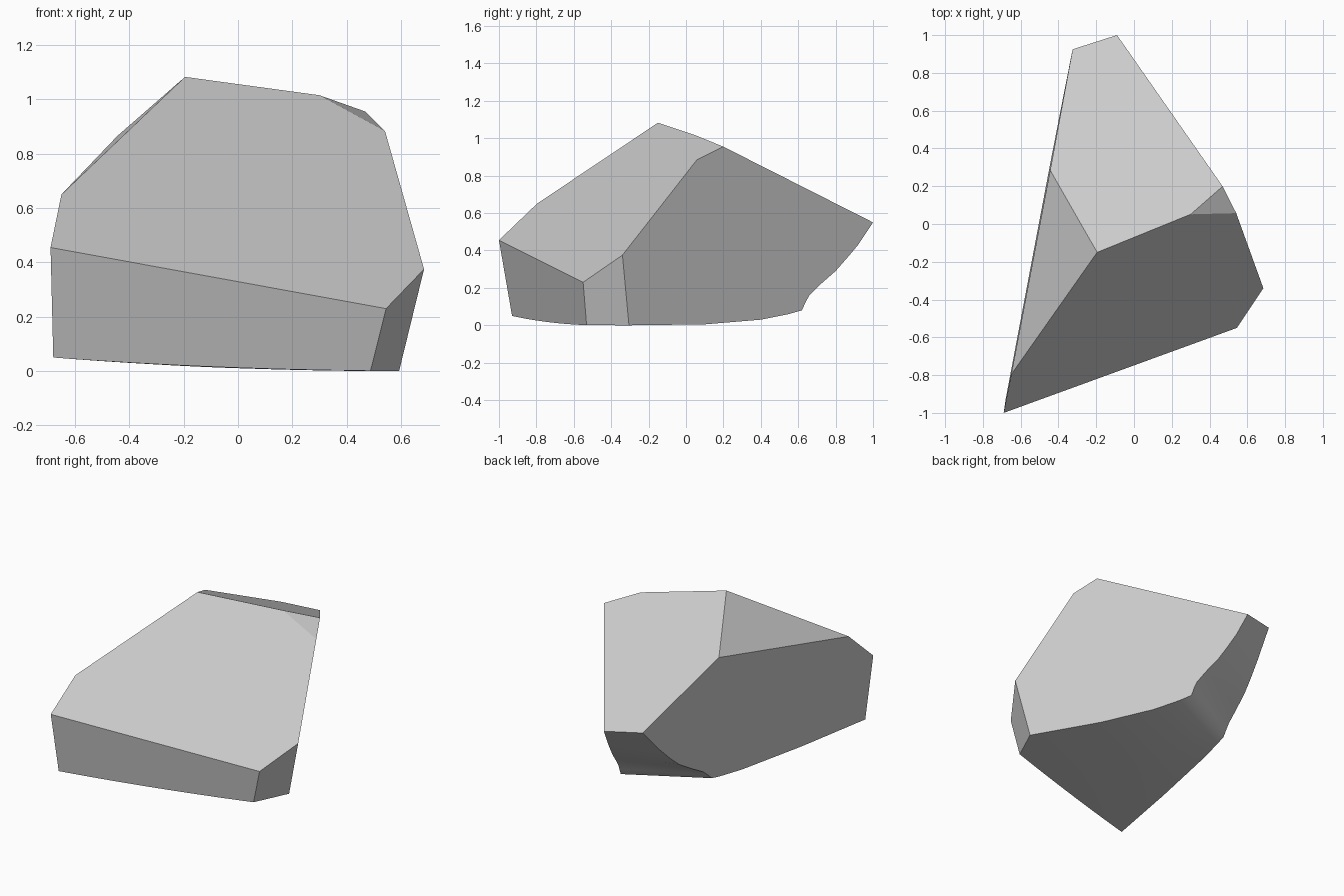
import bpy, bmesh
from mathutils import Vector

if "Cube" in bpy.data.objects:
    bpy.data.objects.remove(bpy.data.objects["Cube"])

# Underside and rear hollow: matching (y, z) outlines on the right and left faces
RIGHT = [(-1.2, 0), (-.3, 0), (.1, .005), (.4, .03), (.55, .06), (.62, .08), (.64, .125),
         (.66, .16), (.72, .22), (.8, .29), (.87, .37), (.92, .43), (1, .55), (1.1, .72)]
LEFT = [(-1.3, .06), (-.93, .05), (-.4, .045), (.1, .055), (.28, .07), (.35, .08), (.38, .11),
        (.42, .145), (.52, .2), (.62, .26), (.7, .33), (.78, .41), (.925, .573), (1.05, .74)]
COLUMNS = 22

bm = bmesh.new()
grid = []
for i, ((yr, zr), (yl, zl)) in enumerate(zip(RIGHT, LEFT)):
    r = Vector((.409 - .603 * yr + .189 * zr, yr, zr))
    l = Vector((-.505 + .189 * yl + .008 * zl, yl, zl))
    row = []
    for k in range(COLUMNS + 1):
        t = -.3 + 1.6 * k / COLUMNS
        p = l.lerp(r, t)
        if i < 6:                       # shallow belly under the rock
            p.z = zr + (zl - zr) * (1 - t) ** 2
        row.append(bm.verts.new(p))
    grid.append(row)
for a, b in zip(grid, grid[1:]):
    for k in range(COLUMNS):
        bm.faces.new((a[k], a[k + 1], b[k + 1], b[k])).smooth = True

# Raise the sheet into an oversized block
ext = bmesh.ops.extrude_face_region(bm, geom=bm.faces[:], use_keep_orig=True)
for v in ext["geom"]:
    if isinstance(v, bmesh.types.BMVert):
        v.co.z = 1.6
bmesh.ops.recalc_face_normals(bm, faces=bm.faces[:])

# Corner points of the facets
A = Vector((-.69, -1, .455))
B = Vector((.545, -.55, .23))
C = Vector((.685, -.34, .376))
D = Vector((.545, .05, .88))
E = Vector((.47, .2, .955))
F = Vector((.3, .05, 1.015))
G = Vector((-.195, -.15, 1.083))
H = Vector((-.65, -.8, .65))
I = Vector((-.445, .29, .865))
J = Vector((-.09, 1, .55))
K = Vector((-.325, .925, .573))
P1 = Vector((.593, -.305, 0))
P3 = Vector((-.68, -.93, .05))
CENTRE = Vector((0, 0, .4))

# Chop the flat facets: right, left, front, front corner, top, front slope, two bevels
for a, b, c in ((C, J, P1), (A, K, P3), (A, B, P3), (B, C, P1),
                (G, E, J), (A, B, G), (G, H, I), (F, D, E)):
    n = (b - a).cross(c - a).normalized()
    if n.dot(CENTRE - a) > 0:
        n = -n
    bmesh.ops.bisect_plane(bm, geom=bm.verts[:] + bm.edges[:] + bm.faces[:], dist=1e-5,
                           plane_co=a, plane_no=n, clear_outer=True)
    rim = [e for e in bm.edges if e.is_boundary]
    for f in bmesh.ops.holes_fill(bm, edges=rim, sides=0)["faces"]:
        f.smooth = False
bmesh.ops.recalc_face_normals(bm, faces=bm.faces[:])

mesh = bpy.data.meshes.new("rock")
bm.to_mesh(mesh)
bm.free()
rock = bpy.data.objects.new("rock", mesh)
bpy.context.collection.objects.link(rock)
